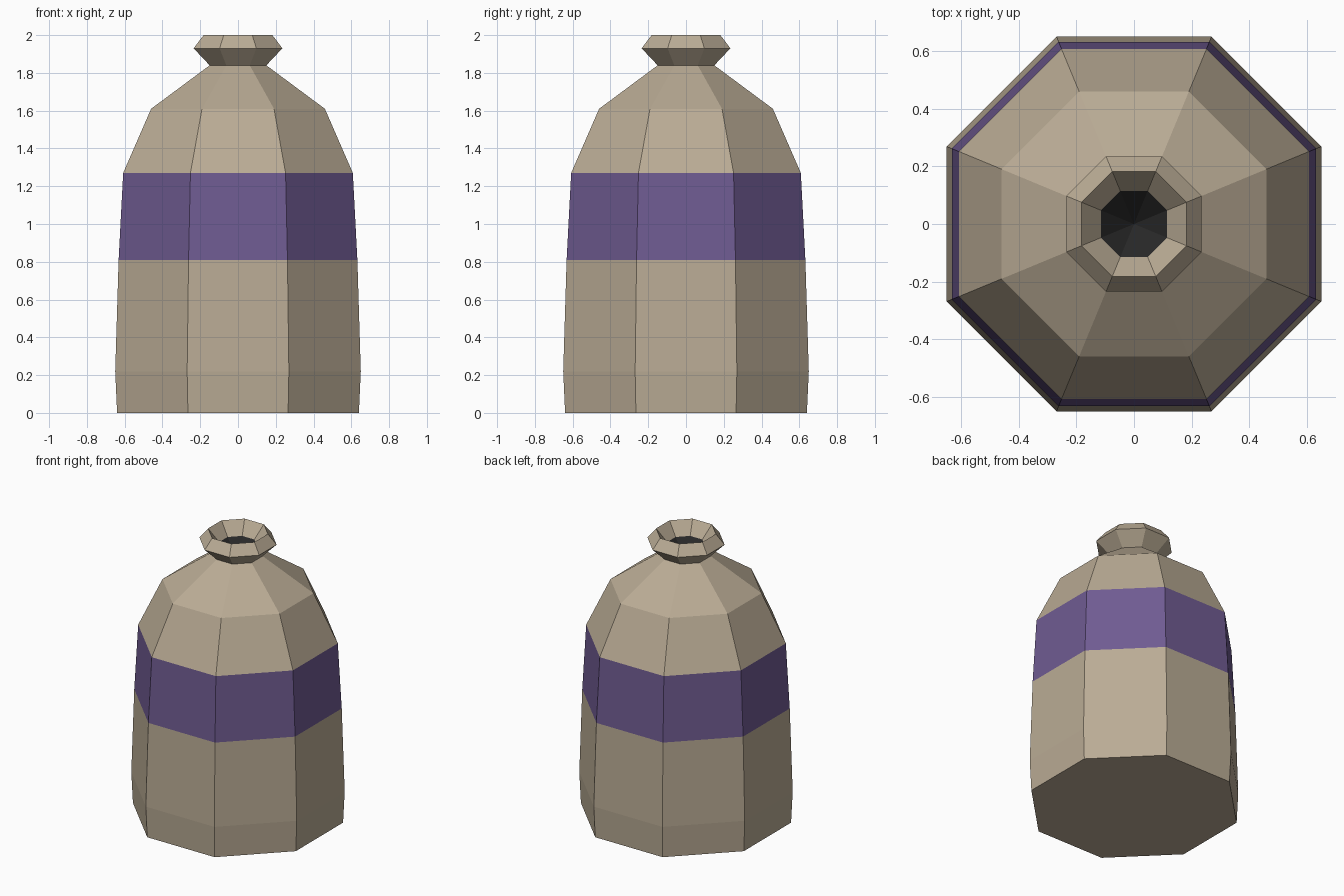
import bpy, bmesh, math

if "Cube" in bpy.data.objects:
    bpy.data.objects.remove(bpy.data.objects["Cube"])

SIDES = 8


def material(name, rgb):
    m = bpy.data.materials.new(name)
    m.diffuse_color = (*rgb, 1.0)
    m.use_nodes = True
    m.node_tree.nodes["Principled BSDF"].inputs["Base Color"].default_value = m.diffuse_color
    return m


clay = material("tan clay", (0.49, 0.41, 0.30))
purple = material("purple band", (0.16, 0.105, 0.285))
dark = material("dark opening", (0.022, 0.022, 0.022))

# Profile from base up and over the lip: (flat-to-centre distance, height)
profile = [(0.64, 0.0), (0.65, 0.22), (0.632, 0.81), (0.608, 1.27), (0.46, 1.61),
           (0.15, 1.84), (0.235, 1.93), (0.182, 2.0), (0.115, 1.91)]
BAND = 2      # profile segment painted purple
MOUTH_BOTTOM = 1.78

bm = bmesh.new()
rings = []
for apothem, z in profile:
    r = apothem / math.cos(math.pi / SIDES)
    angles = [2 * math.pi * (i + 0.5) / SIDES for i in range(SIDES)]
    rings.append([bm.verts.new((r * math.cos(a), r * math.sin(a), z)) for a in angles])

# Base
bm.faces.new(rings[0][::-1])

# Walls, shoulder, neck and lip
for k in range(len(rings) - 1):
    for i in range(SIDES):
        j = (i + 1) % SIDES
        f = bm.faces.new((rings[k][i], rings[k][j], rings[k + 1][j], rings[k + 1][i]))
        f.material_index = 1 if k == BAND else 0

# Dark conical mouth
tip = bm.verts.new((0, 0, MOUTH_BOTTOM))
for i in range(SIDES):
    f = bm.faces.new((rings[-1][i], rings[-1][(i + 1) % SIDES], tip))
    f.material_index = 2

mesh = bpy.data.meshes.new("clay_jar")
for m in (clay, purple, dark):
    mesh.materials.append(m)
bm.to_mesh(mesh)
bm.free()
jar = bpy.data.objects.new("clay_jar", mesh)
bpy.context.collection.objects.link(jar)
